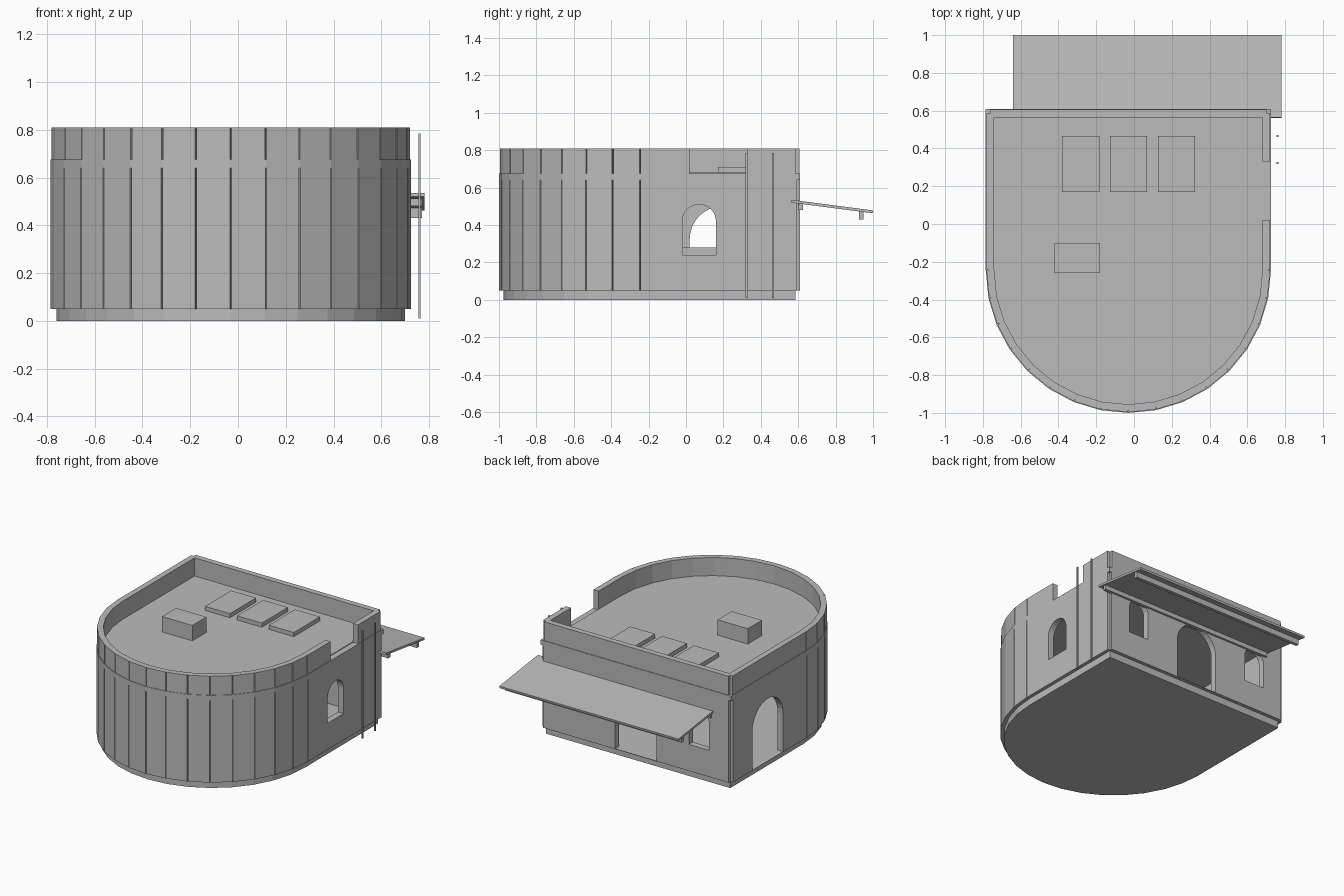
import bpy, bmesh, math
from mathutils import Vector, Matrix

if "Cube" in bpy.data.objects:
    bpy.data.objects.remove(bpy.data.objects["Cube"])

plaster = bpy.data.materials.new("grey_plaster")
plaster.use_nodes = True
GREY = (0.5, 0.5, 0.5, 1)
plaster.diffuse_color = GREY
plaster.node_tree.nodes["Principled BSDF"].inputs["Base Color"].default_value = GREY

CX, CY, BACK, RADIUS, THICK = -0.03, -0.245, 0.61, 0.755, 0.045


def outline(inset):
    """U-shaped footprint: straight back, sixteen-sided rounded front."""
    r = RADIUS - inset
    pts = [Vector((CX + r, BACK - inset)), Vector((CX - r, BACK - inset))]
    for i in range(17):
        a = math.pi * (1 + i / 16)
        pts.append(Vector((CX + r * math.cos(a), CY + r * math.sin(a))))
    return pts


def grooved(pts):
    """Thin V groove at each facet joint, square notch at the back corners."""
    out = []
    for i, p in enumerate(pts):
        u = (pts[i - 1] - p).normalized()
        v = (pts[(i + 1) % len(pts)] - p).normalized()
        if abs(u.dot(v)) < 0.1:
            out += [p + u * 0.02, p + (u + v) * 0.02, p + v * 0.02]
        else:
            out += [p + u * 0.003, p + (u + v).normalized() * 0.012, p + v * 0.003]
    return out


def prism(name, pts, low, high, place=Matrix()):
    bm = bmesh.new()
    face = bm.faces.new([bm.verts.new((p[0], p[1], low)) for p in pts])
    new = bmesh.ops.extrude_face_region(bm, geom=[face])["geom"]
    for v in new:
        if isinstance(v, bmesh.types.BMVert):
            v.co.z = high
    bmesh.ops.transform(bm, matrix=place, verts=bm.verts)
    bmesh.ops.recalc_face_normals(bm, faces=bm.faces)
    mesh = bpy.data.meshes.new(name)
    bm.to_mesh(mesh)
    bm.free()
    mesh.materials.append(plaster)
    obj = bpy.data.objects.new(name, mesh)
    bpy.context.collection.objects.link(obj)
    return obj


def box(name, x, y, z):
    return prism(name, [(x[0], y[0]), (x[1], y[0]), (x[1], y[1]), (x[0], y[1])], *z)


def cut(obj, cutter):
    mod = obj.modifiers.new("cut", "BOOLEAN")
    mod.operation, mod.solver, mod.object = "DIFFERENCE", "EXACT", cutter
    bpy.context.view_layer.objects.active = obj
    bpy.ops.object.modifier_apply(modifier=mod.name)
    bpy.data.objects.remove(cutter)


def ring(name, pts, low, high):
    obj = prism(name, pts, low, high)
    cut(obj, prism("hollow", outline(THICK), low - 0.1, high + 0.1))
    return obj


def arch_cutter(centre, half, low, top, turn):
    """Round-headed opening through the wall at centre, turned about z."""
    pts = [(-half, low), (half, low)]
    for i in range(17):
        a = math.pi * i / 16
        pts.append((half * math.cos(a), top - half + half * math.sin(a)))
    place = (Matrix.Translation((centre[0], centre[1], 0))
             @ Matrix.Rotation(turn, 4, "Z") @ Matrix.Rotation(math.pi / 2, 4, "X"))
    return prism("opening", pts, -0.1, 0.1, place)


# Plinth and walls
prism("plinth", outline(0.025), 0, 0.05)
wall = ring("lower_wall", grooved(outline(0)), 0.05, 0.64)
ring("wall_band", outline(0), 0.64, 0.675)
parapet = ring("parapet", grooved(outline(0.004)), 0.675, 0.81)
prism("roof_deck", outline(THICK - 0.002), 0.63, 0.68)

# Doors and windows
right, left, side = CX + RADIUS, CX - RADIUS, math.pi / 2
cut(wall, arch_cutter((right, 0.07), 0.09, 0.24, 0.51, side))
cut(wall, arch_cutter((left, 0.195), 0.175, 0.052, 0.5, side))
cut(wall, arch_cutter((CX, BACK), 0.165, 0.052, 0.5, 0))
for s in (-1, 1):
    cut(wall, arch_cutter((CX + s * 0.5, BACK), 0.08, 0.24, 0.51, 0))

# Roof access gap in the parapet
cut(parapet, box("gap", (0.6, 0.8), (0.02, 0.33), (0.6, 0.9)))

# Roof equipment
for i in range(3):
    x = -0.38 + i * 0.253
    box("roof_panel", (x, x + 0.197), (0.17, 0.465), (0.68, 0.71))
box("roof_box", (-0.42, -0.18), (-0.26, -0.1), (0.68, 0.79))

# Counter inside
box("counter", (0.1, 0.35), (-0.3, 0.2), (0.05, 0.28))

# Sloping awning with two beams, drawn in side profile and run along x
along_x = Matrix(((0, 0, 1, 0), (1, 0, 0, 0), (0, 1, 0, 0), (0, 0, 0, 1)))
prism("awning", [(0.562, 0.52), (0.998, 0.463), (1.0, 0.478), (0.564, 0.535)],
      -0.64, 0.78, along_x)
box("wall_beam", (-0.63, 0.77), (0.6, 0.625), (0.48, 0.512))
box("front_beam", (-0.63, 0.77), (0.925, 0.948), (0.43, 0.472))

# Ladder rails
for y in (0.318, 0.461):
    box("ladder_rail", (0.755, 0.765), (y, y + 0.01), (0.01, 0.785))
